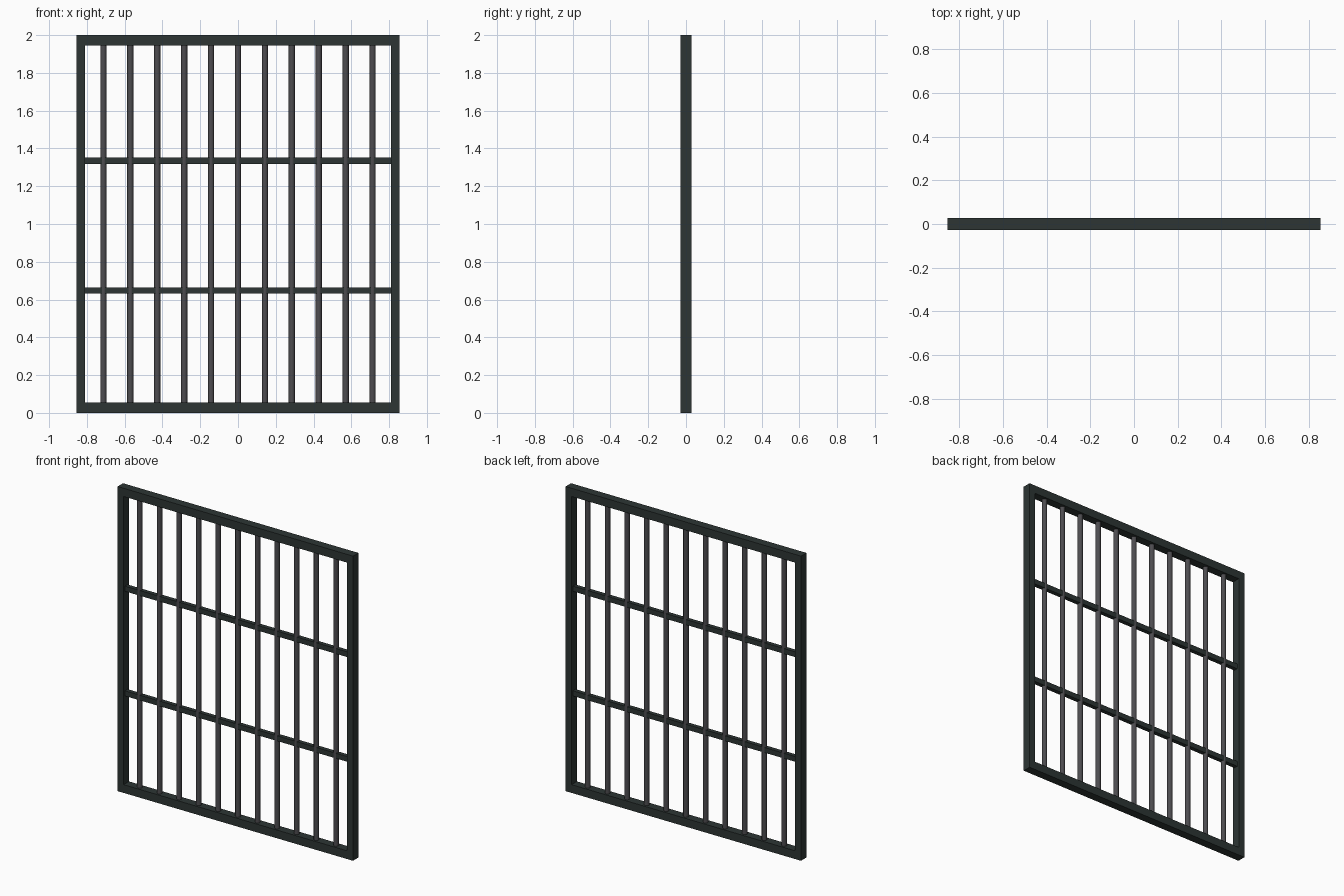
import bpy, math

if "Cube" in bpy.data.objects:
    bpy.data.objects.remove(bpy.data.objects["Cube"])


def material(name, rgb):
    m = bpy.data.materials.new(name)
    m.diffuse_color = (*rgb, 1)
    m.use_nodes = True
    m.node_tree.nodes["Principled BSDF"].inputs["Base Color"].default_value = m.diffuse_color
    return m


frame_paint = material("dark green grey", (0.026, 0.036, 0.034))
bar_steel = material("steel grey", (0.075, 0.073, 0.08))


def box(name, x, z, w, d, h, mat):
    bpy.ops.mesh.primitive_cube_add(size=1, location=(x, 0, z))
    o = bpy.context.object
    o.name = name
    o.scale = (w, d, h)
    bpy.ops.object.transform_apply(location=False, rotation=False, scale=True)
    o.data.materials.append(mat)


W, H, D = 1.71, 2.0, 0.056
STILE, RAIL = 0.044, 0.054

# outer frame
box("bottom_rail", 0, RAIL / 2, W, D, RAIL, frame_paint)
box("top_rail", 0, H - RAIL / 2, W, D, RAIL, frame_paint)
for side, s in (("left", -1), ("right", 1)):
    box(side + "_stile", s * (W - STILE) / 2, H / 2, STILE, D, H - 2 * RAIL, frame_paint)

# horizontal cross bars
for i, z in enumerate((0.648, 1.335)):
    box(f"cross_bar_{i + 1}", 0, z, W - 2 * STILE, 0.028, 0.034, frame_paint)

# round vertical bars
for i in range(11):
    bpy.ops.mesh.primitive_cylinder_add(vertices=12, radius=0.0165, depth=H - 2 * RAIL,
                                        location=((i - 5) * 0.1425, 0, H / 2))
    o = bpy.context.object
    o.name = f"vertical_bar_{i + 1}"
    o.data.materials.append(bar_steel)
    bpy.ops.object.shade_smooth_by_angle(angle=math.radians(40))
